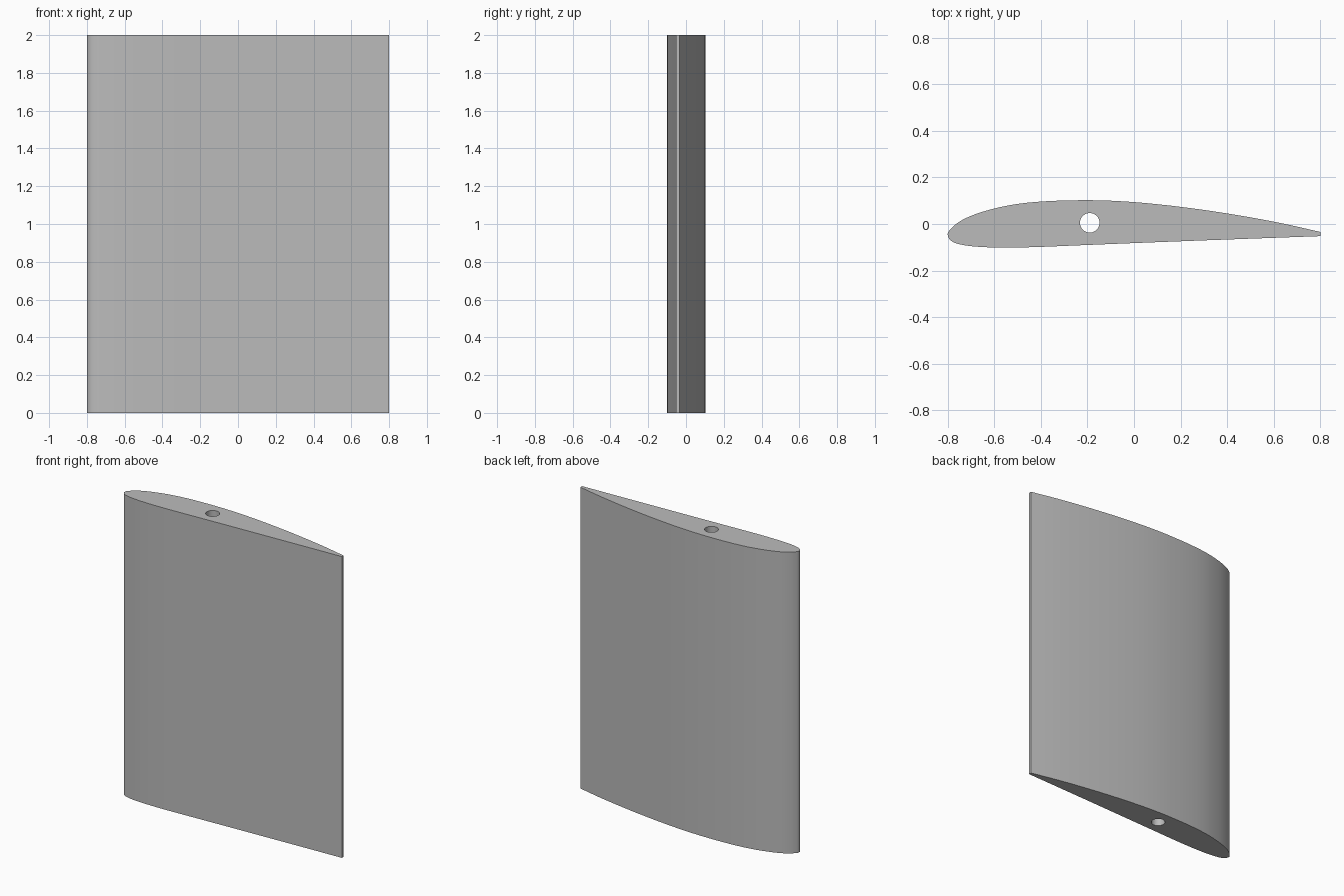
import bpy, bmesh, math
from mathutils import Vector

if "Cube" in bpy.data.objects:
    bpy.data.objects.remove(bpy.data.objects["Cube"])

CHORD, SPAN, NOSE_Y = 1.6, 2.0, -0.043

# Aerofoil section as (chord fraction, height / chord), nose to tail
upper = [(.002, .0058), (.008, .0137), (.02, .0254), (.04, .0391), (.07, .0528),
         (.1, .063), (.15, .0756), (.2, .0839), (.27, .0896), (.35, .0916),
         (.42, .0906), (.5, .0857), (.6, .0751), (.7, .0611), (.8, .0442),
         (.9, .0242), (1, .0006)]
lower = [(.002, -.0078), (.008, -.0143), (.02, -.0203), (.04, -.0245), (.07, -.0279),
         (.12, -.03), (.18, -.03), (.25, -.0282), (.35, -.0243), (.5, -.0185),
         (.7, -.0111), (1, -.0006)]


def place(c, h, scale, side):
    """Section point in model space, with the blunt tail thickness added."""
    return Vector((CHORD * (c - 0.5), NOSE_Y + CHORD * h * scale + side * 0.008 * c, 0))


def smooth_path(pts, steps=4):
    """Catmull-Rom curve through the points, spaced by chord length."""
    pts = [2 * pts[0] - pts[1]] + pts + [2 * pts[-1] - pts[-2]]
    out = []
    for a, b, c, d in zip(pts, pts[1:], pts[2:], pts[3:]):
        t = [0]
        for p, q in ((a, b), (b, c), (c, d)):
            t.append(t[-1] + math.sqrt((q - p).length))
        for i in range(steps):
            u = t[1] + (t[2] - t[1]) * i / steps
            a1 = a.lerp(b, (u - t[0]) / (t[1] - t[0]))
            a2 = b.lerp(c, (u - t[1]) / (t[2] - t[1]))
            a3 = c.lerp(d, (u - t[2]) / (t[3] - t[2]))
            b1 = a1.lerp(a2, (u - t[0]) / (t[2] - t[0]))
            b2 = a2.lerp(a3, (u - t[1]) / (t[3] - t[1]))
            out.append(b1.lerp(b2, (u - t[1]) / (t[2] - t[1])))
    return out + [pts[-2]]


def add_loop(bm, pts):
    vs = [bm.verts.new(p) for p in pts]
    return [bm.edges.new((vs[i - 1], vs[i])) for i in range(len(vs))]


# Outer section and round spar hole
outline = smooth_path([place(c, h, 0.97, 1) for c, h in reversed(upper)]
                      + [place(0, 0, 1, 0)]
                      + [place(c, h, 1.18, -1) for c, h in lower])
hole = [Vector((-0.19 + 0.042 * math.cos(a), 0.005 + 0.042 * math.sin(a), 0))
        for a in (math.tau * i / 40 for i in range(40))]

# Fill the section and extrude it along the span
bm = bmesh.new()
edges = add_loop(bm, outline) + add_loop(bm, hole)
bmesh.ops.triangle_fill(bm, edges=edges, use_beauty=True, normal=(0, 0, 1))
top = bmesh.ops.extrude_face_region(bm, geom=bm.faces[:], use_keep_orig=True)
bmesh.ops.translate(bm, vec=(0, 0, SPAN),
                    verts=[g for g in top["geom"] if isinstance(g, bmesh.types.BMVert)])
bmesh.ops.recalc_face_normals(bm, faces=bm.faces[:])
mesh = bpy.data.meshes.new("wing_section")
bm.to_mesh(mesh)
bm.free()
wing = bpy.data.objects.new("wing_section", mesh)
bpy.context.collection.objects.link(wing)

# Single grey finish
grey = bpy.data.materials.new("light_grey")
grey.use_nodes = True
colour = (0.5, 0.5, 0.5, 1)
grey.diffuse_color = colour
grey.node_tree.nodes["Principled BSDF"].inputs["Base Color"].default_value = colour
mesh.materials.append(grey)

bpy.ops.object.select_all(action="DESELECT")
wing.select_set(True)
bpy.context.view_layer.objects.active = wing
bpy.ops.object.shade_smooth_by_angle(angle=math.radians(30))
